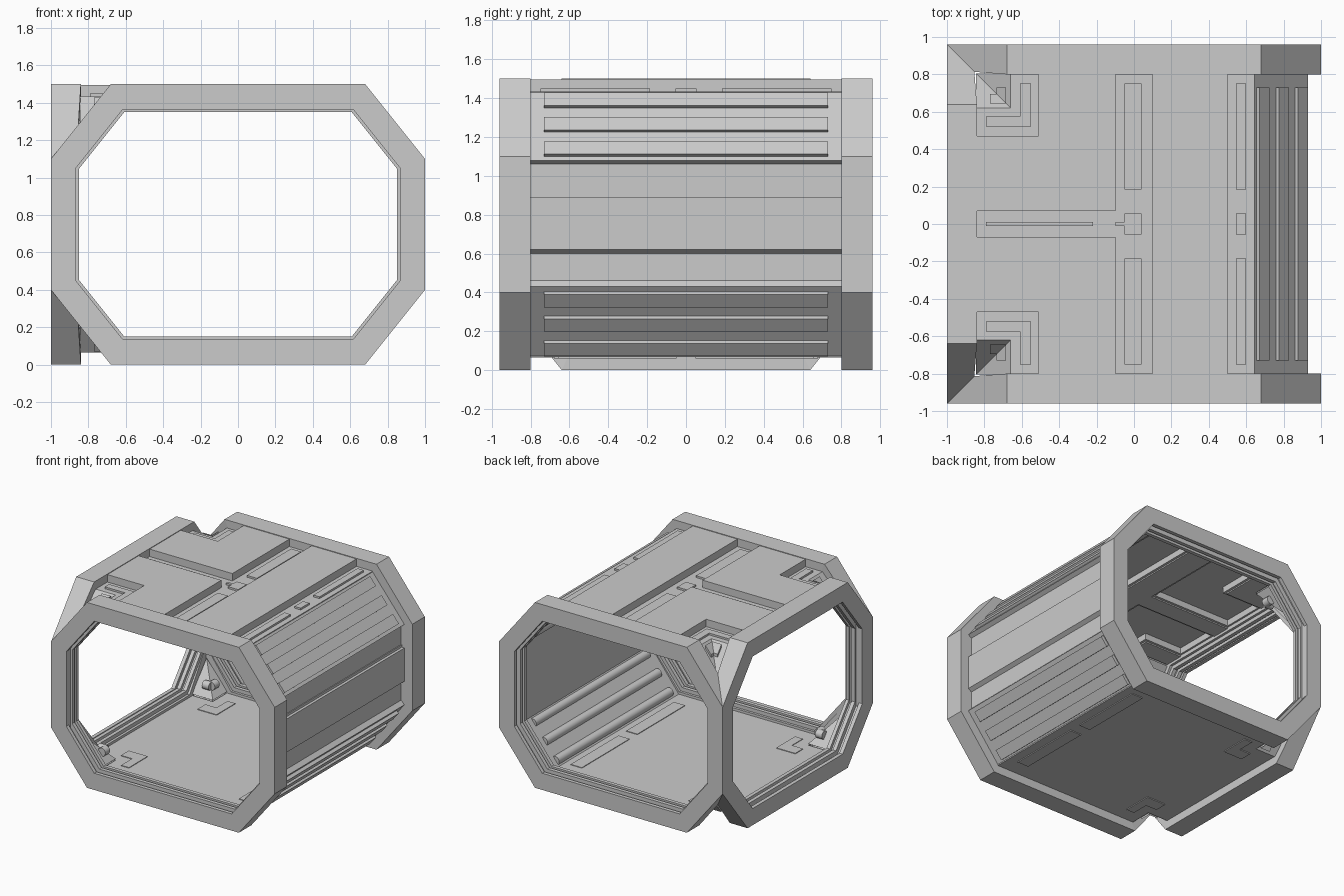
import bpy, bmesh, math
from mathutils import Vector, Matrix

if "Cube" in bpy.data.objects:
    bpy.data.objects.remove(bpy.data.objects["Cube"])


def finish(name, bm):
    bmesh.ops.recalc_face_normals(bm, faces=bm.faces)
    me = bpy.data.meshes.new(name)
    bm.to_mesh(me)
    bm.free()
    ob = bpy.data.objects.new(name, me)
    bpy.context.collection.objects.link(ob)
    return ob


def loft(name, loops, closed=False, hollow=0):
    """Skin equal-length point loops; cap the ends or close into a ring.
    hollow: recess the first cap by this much, leaving a rim as wide."""
    bm = bmesh.new()
    vs = [[bm.verts.new(p) for p in lp] for lp in loops]
    n, m = len(vs[0]), len(vs)
    for i in range(m if closed else m - 1):
        a, b = vs[i], vs[(i + 1) % m]
        for j in range(n):
            k = (j + 1) % n
            bm.faces.new((a[j], a[k], b[k], b[j]))
    if not closed:
        f = bm.faces.new(vs[0])
        bm.faces.new(vs[-1])
        if hollow:
            bmesh.ops.recalc_face_normals(bm, faces=bm.faces)
            bmesh.ops.inset_region(bm, faces=[f], thickness=.025, use_even_offset=True)
            inner = list(f.verts)
            r = bmesh.ops.extrude_face_region(bm, geom=[f])
            new = [g for g in r["geom"] if isinstance(g, bmesh.types.BMVert)]
            bmesh.ops.translate(bm, vec=(0, 0, hollow), verts=new)
            if f.is_valid and f.verts[0] in inner:
                bm.faces.remove(f)
    return finish(name, bm)


def slab(name, pts, z0, z1, hollow=0):
    return loft(name, [[(x, y, z) for x, y in pts] for z in (z0, z1)], False, hollow)


def rect(x0, x1, y0, y1):
    return [(x0, y0), (x1, y0), (x1, y1), (x0, y1)]


def plate(name, x0, x1, y0, y1, z0, z1, hollow=0):
    return slab(name, rect(x0, x1, y0, y1), z0, z1, hollow)


def octagon(w, d):
    """Octagon of half width w, offset inwards by d, around z = 0.75."""
    nx, nz = 0.781, 0.625
    c = nx * w + nz * 0.35 - d
    x, z = w - d, 0.75 - d
    xa, za = (c - nz * z) / nx, (c - nx * x) / nz
    q = [(xa, z), (x, za), (x, -za), (xa, -z)]
    return [(a, b + .75) for a, b in q + [(-a, b) for a, b in reversed(q)]]


# Stepped octagonal door frames; their shared posts are kept slim
SECTION = [(0, 0), (.135, 0), (.135, .03), (.115, .03), (.115, .055), (.15, .055),
           (.15, .085), (.125, .085), (.125, .11), (.15, .11), (.15, .14), (.12, .14),
           (.12, .16), (0, .16)]


def post(x, z, dep):
    return min(dep, .135) if x and abs(z - .75) < .4 else dep


for name, s in (("front_frame", -1), ("back_frame", 1)):
    loft(name, [[(x, s * (.96 - post(x < 0, z, dep)), z) for x, z in octagon(1, d)]
                for d, dep in SECTION], True)
loft("left_frame", [[(-1 + post(True, z, dep), y, z) for y, z in octagon(.96, d)]
                    for d, dep in SECTION], True)

# Closed right wall with stepped outside
WALL = [(.64, 1.435), (.93, 1.08), (.90, 1.06), (.90, .91), (.907, .91), (.907, .89), (.93, .89),
        (.93, .62), (.90, .60), (.90, .46), (.93, .43), (.64, .07),
        (.625, .10), (.88, .43), (.88, 1.07), (.625, 1.405)]
loft("right_wall", [[(x, y, z) for x, z in WALL] for y in (-.81, .81)])


def pipe(name, p, q, r):
    p, q = Vector(p), Vector(q)
    bm = bmesh.new()
    bmesh.ops.create_cone(bm, cap_ends=True, segments=16, radius1=r, radius2=r, depth=(q - p).length)
    m = (q - p).to_track_quat('Z', 'Y').to_matrix().to_4x4()
    bmesh.ops.transform(bm, matrix=Matrix.Translation((p + q) / 2) @ m, verts=bm.verts)
    for f in bm.faces:
        f.smooth = len(f.verts) == 4
    return finish(name, bm)


# Ribs outside and pipes inside the sloped walls
for side, s in (("upper", 1), ("lower", -1)):
    for i, z in enumerate((1.383, 1.257, 1.132)):
        x = .64 + (1.435 - z) * .29 / .355
        c = Vector((x, .75 + s * (z - .75)))
        d = Vector((.29, -s * .355)).normalized()
        n = Vector((.355, s * .29)).normalized()
        q = [c + d * a + n * b for a, b in ((-.042, -.01), (.042, -.01), (.042, .02), (-.042, .02))]
        loft(f"{side}_rib_{i}", [[(v.x, y, v.y) for v in q] for y in (-.73, .73)])
        v = c - n * .03
        pipe(f"{side}_pipe_{i}", (v.x, -.73, v.y), (v.x, .73, v.y), .036)

# Roof: sunken channels carrying thin strips
LOW = 1.4
plate("centre_channel", -.105, .105, -.81, .81, LOW, 1.435)
plate("right_channel", .495, .645, -.81, .81, LOW, 1.435)
plate("cross_channel", -.85, -.1, -.075, .075, LOW, 1.435)
for name, x0, x1 in (("centre_strip", -.05, .04), ("right_strip", .545, .6)):
    for y0, y1 in ((-.75, -.185), (-.055, .055), (.185, .75)):
        plate(name, x0, x1, y0, y1, 1.43, 1.45)
plate("cross_strip", -.79, -.22, -.01, .01, 1.43, 1.45)
plate("strip_stub", -.1, -.05, -.01, .01, 1.43, 1.45)

# Roof: raised panels, hollow underneath
plate("roof_panel_right", .1, .5, -.81, .81, 1.41, 1.495, .05)
for s in (-1, 1):
    def sy(pts):
        return [(x, y * s) for x, y in pts]
    slab("roof_panel_left", sy([(-.1, .07), (-.1, .81), (-.51, .81), (-.51, .47), (-.85, .47), (-.85, .07)]),
         1.41, 1.495, .05)
    slab("corner_channel", sy([(-.505, .465), (-.505, .81), (-.66, .81), (-.66, .62), (-.85, .62), (-.85, .465)]),
         LOW, 1.435)
    slab("corner_strip", sy([(-.55, .52), (-.55, .75), (-.61, .75), (-.61, .575), (-.79, .575), (-.79, .52)]),
         1.43, 1.45)

    # Mitred corner valleys between the openings, above and below
    for u, side in ((1, "upper"), (-1, "lower")):
        def P(a, b, h):
            return Vector((-.66 - a, s * (.62 + b), .75 + u * (h - .75)))
        bm = bmesh.new()
        for drop in (0, .045):
            top, low = 1.435 - drop, 1.212 - drop
            v = [bm.verts.new(P(*c)) for c in ((0, 0, top), (.185, 0, top), (.185, .185, low), (0, .185, top))]
            bm.faces.new(v[:3])
            bm.faces.new((v[0], v[2], v[3]))
        finish(f"{side}_corner_{s}", bm)

        # Bent rib outside and bent pipe inside each valley
        def bent(off, e):
            h = 1.435 - 1.224 * e + off
            return [P(e, .11, h), P(e, e, h), P(.11, e, h)]
        loft(f"{side}_corner_rib_{s}",
             [[bent(o, e)[i] for o, e in ((-.02, .025), (.025, .025), (.025, .075), (-.02, .075))]
              for i in range(3)])
        a, b, c = bent(-.065, .05)
        pipe(f"{side}_corner_pipe_a_{s}", a, b, .034)
        pipe(f"{side}_corner_pipe_b_{s}", b, c, .034)

# Floor deck with cut corners
slab("floor_deck", [(.645, -.81), (.645, .81), (-.66, .81), (-.66, .62), (-.85, .62),
                    (-.85, -.62), (-.66, -.62), (-.66, -.81)], .067, .10)

# Thin patches on the floor, inside and underneath
for s in (-1, 1):
    for z0, z1 in ((.095, .105), (.06, .07)):
        plate("long_patch", .47, .57, *sorted((s * .05, s * .66)), z0, z1)
        slab("corner_patch", [(x, y * s) for x, y in (
            (-.5, .44), (-.5, .68), (-.57, .68), (-.57, .54), (-.67, .54), (-.67, .44))], z0, z1)
